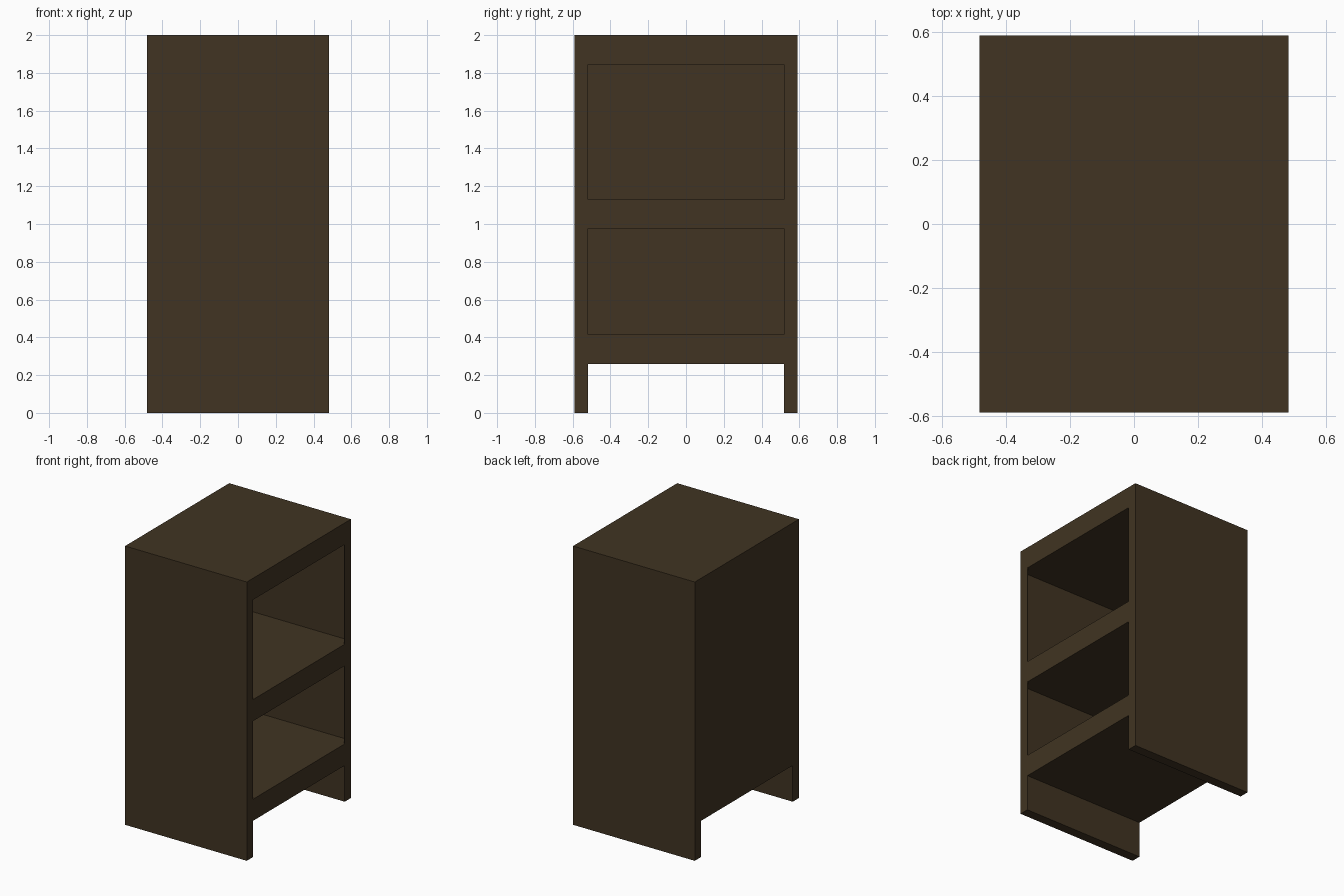
import bpy

if "Cube" in bpy.data.objects:
    bpy.data.objects.remove(bpy.data.objects["Cube"])

W, D, H = 0.483, 0.59, 2.0      # half width (x), half depth (y), height
INNER = 0.52                    # half opening between the stiles
T = 0.004                       # thin sheet walls
BASE = 0.26                     # underside of the lowest shelf

wood = bpy.data.materials.new("dark brown wood")
wood.diffuse_color = (0.052, 0.034, 0.016, 1)
wood.use_nodes = True
wood.node_tree.nodes["Principled BSDF"].inputs["Base Color"].default_value = wood.diffuse_color


def box(name, x, y, z):
    """Box from (min, max) ranges on each axis."""
    verts = [(a, b, c) for a in x for b in y for c in z]
    faces = [(0, 1, 3, 2), (4, 6, 7, 5), (0, 4, 5, 1),
             (2, 3, 7, 6), (0, 2, 6, 4), (1, 5, 7, 3)]
    mesh = bpy.data.meshes.new(name)
    mesh.from_pydata(verts, [], faces)
    mesh.materials.append(wood)
    ob = bpy.data.objects.new(name, mesh)
    bpy.context.collection.objects.link(ob)
    return ob


# Side walls, solid runners under them and narrow stiles beside the openings
for side, s in (("front", -1), ("rear", 1)):
    def span(a, b):
        return tuple(sorted((s * a, s * b)))
    box(side + "_wall", (-W, W), span(D - T, D), (BASE, H))
    box(side + "_runner", (-W, W), span(INNER, D), (0, BASE))
    box(side + "_stile", (W - T, W), span(INNER, D - T), (BASE, H))

# Closed back
box("back_panel", (-W, -W + T), (-D + T, D - T), (BASE, H))

# Thick shelves and top
for name, z0, z1 in (("bottom_shelf", BASE, 0.415),
                     ("middle_shelf", 0.975, 1.13),
                     ("top_slab", 1.845, H)):
    box(name, (-W, W), (-D + T, D - T), (z0, z1))
